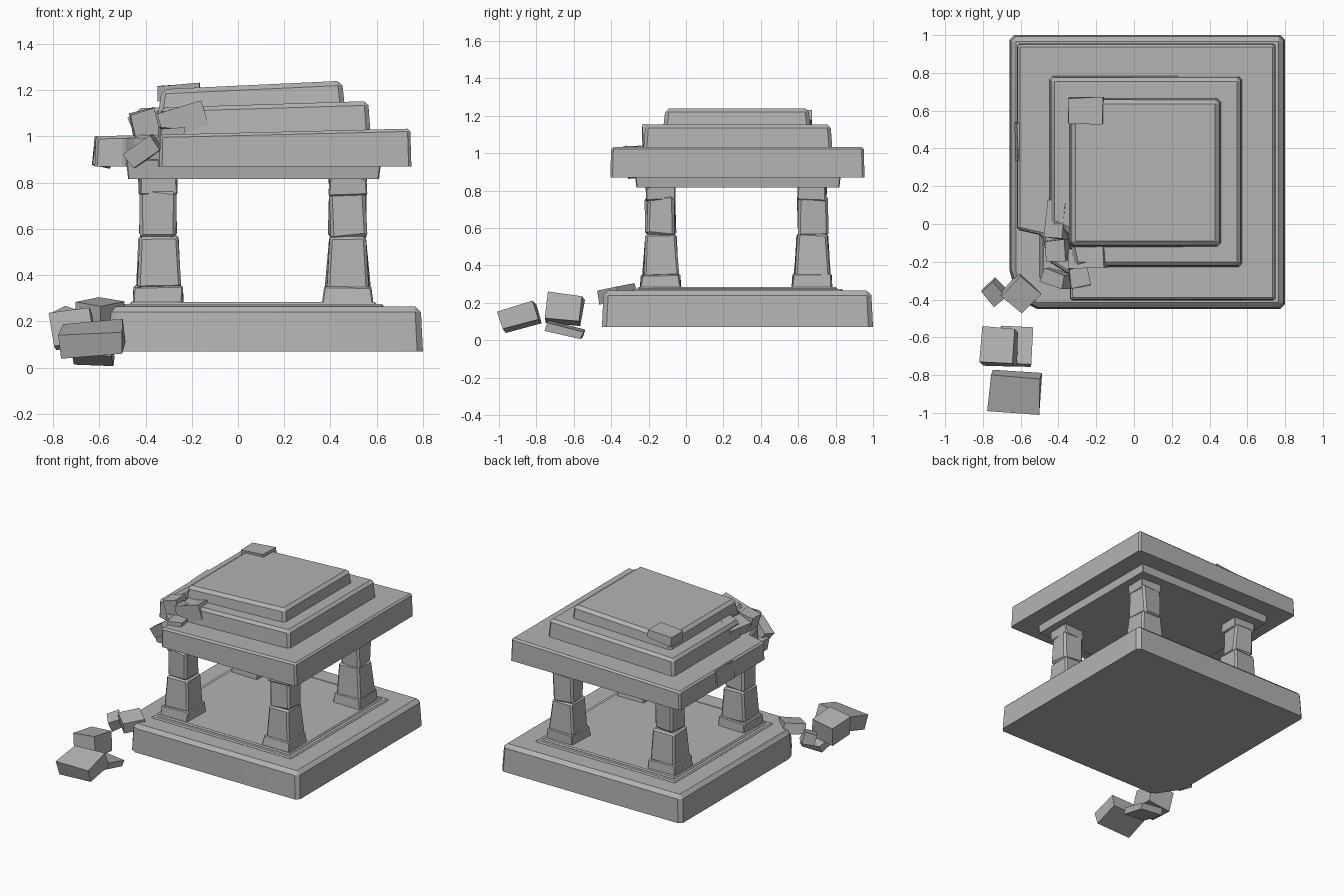
import bpy, bmesh, math, random
from mathutils import Matrix, Vector, Euler

random.seed(4)
if "Cube" in bpy.data.objects:
    bpy.data.objects.remove(bpy.data.objects["Cube"], do_unlink=True)

stone = bpy.data.materials.new("grey stone")
stone.use_nodes = True
GREY = (0.45, 0.45, 0.45, 1)
stone.diffuse_color = GREY
stone.node_tree.nodes["Principled BSDF"].inputs["Base Color"].default_value = GREY


def finish(name, bm):
    """Turn a bmesh into a stone object with smooth shading and sharp edges."""
    bmesh.ops.recalc_face_normals(bm, faces=bm.faces)
    mesh = bpy.data.meshes.new(name)
    bm.to_mesh(mesh)
    bm.free()
    mesh.materials.append(stone)
    ob = bpy.data.objects.new(name, mesh)
    bpy.context.collection.objects.link(ob)
    bpy.ops.object.select_all(action="DESELECT")
    ob.select_set(True)
    bpy.context.view_layer.objects.active = ob
    bpy.ops.object.shade_smooth_by_angle(angle=math.radians(30))
    return ob


def slab(name, outline, z0, z1, taper=0.0, bevel=0.02, slope=0.0):
    """Worn slab from a plan outline; the top narrows by taper and rises along x by slope."""
    bm = bmesh.new()
    cx = (min(p[0] for p in outline) + max(p[0] for p in outline)) / 2
    cy = (min(p[1] for p in outline) + max(p[1] for p in outline)) / 2
    half = max(abs(p[0] - cx) for p in outline)
    k = 1 - taper / half
    low = [bm.verts.new((x, y, z0)) for x, y in outline]
    top = [bm.verts.new((cx + (x - cx) * k, cy + (y - cy) * k, z1 + slope * (x - cx)))
           for x, y in outline]
    bm.faces.new(low)
    bm.faces.new(top)
    n = len(low)
    for i in range(n):
        j = (i + 1) % n
        bm.faces.new((low[i], low[j], top[j], top[i]))
    bmesh.ops.recalc_face_normals(bm, faces=bm.faces)
    rim = [e for e in bm.edges if any(v in top for v in e.verts)]
    bmesh.ops.bevel(bm, geom=rim, offset=bevel, segments=1, affect="EDGES")
    return finish(name, bm)


def rect(x0, x1, y0, y1):
    return [(x0, y0), (x1, y0), (x1, y1), (x0, y1)]


def block(name, centre, size, rot=(0, 0, 0), top=1.0, wear=0.006, bevel=0.006):
    """Rough hewn block, optionally tapered, with slightly uneven corners."""
    bm = bmesh.new()
    bmesh.ops.create_cube(bm, size=1)
    for v in bm.verts:
        k = top if v.co.z > 0 else 1
        v.co = Vector((v.co.x * size[0] * k, v.co.y * size[1] * k, v.co.z * size[2]))
        v.co += Vector([random.uniform(-wear, wear) for _ in range(3)])
    if bevel:
        bmesh.ops.bevel(bm, geom=bm.edges[:], offset=bevel, segments=1, affect="EDGES")
    turn = Euler([math.radians(a) for a in rot]).to_matrix().to_4x4()
    bm.transform(Matrix.Translation(centre) @ turn)
    return finish(name, bm)


# Plinth with one broken corner, and the raised floor
slab("plinth", [(-0.54, -0.45), (0.8, -0.45), (0.8, 1), (-0.66, 1), (-0.66, -0.27)],
     0.07, 0.265, 0.01, 0.025)
slab("floor_rim", rect(-0.5, 0.63, -0.29, 0.84), 0.25, 0.274, 0, 0.008)
slab("floor", rect(-0.47, 0.6, -0.26, 0.81), 0.25, 0.284, 0, 0.008)

# Four pillars, each a stack of foot, two shaft stones and a cap
for side, x in (("right", -0.345), ("left", 0.475)):
    for end, y in (("front", -0.135), ("back", 0.675)):
        tag = end + "_" + side
        block("pillar_foot_" + tag, (x, y, 0.31), (0.215, 0.215, 0.08), top=0.95)
        block("pillar_lower_" + tag, (x, y, 0.455), (0.19, 0.19, 0.23), top=0.87, bevel=0.012)
        block("pillar_upper_" + tag, (x, y, 0.665), (0.155, 0.15, 0.21),
              (0, 0, random.uniform(-4, 4)), wear=0.01, bevel=0.014)
        block("pillar_cap_" + tag, (x, y, 0.785), (0.16, 0.15, 0.08), top=1.02)

# Stepped roof, broken away at the front right corner
slab("roof_underside", rect(-0.475, 0.61, -0.265, 0.82), 0.815, 0.9, -0.01, 0.005)
slab("roof_slab", [(-0.34, -0.405), (0.75, -0.405), (0.75, 0.955), (-0.62, 0.955),
                   (-0.62, -0.03), (-0.49, -0.06), (-0.45, -0.2), (-0.34, -0.27)],
     0.87, 1.017, 0.005, 0.012, 0.024)
slab("roof_middle_tier", [(-0.32, -0.23), (0.575, -0.23), (0.575, 0.785), (-0.45, 0.785),
                          (-0.45, 0.0), (-0.36, -0.04)],
     0.99, 1.137, 0.012, 0.018, 0.03)
slab("roof_top_tier", rect(-0.345, 0.465, -0.125, 0.67), 1.1, 1.222, 0.015, 0.02, 0.045)

# Loosened stones still on the roof: name, centre, size, rotation
roof_stones = [
    ("front", (-0.24, -0.18, 1.07), (0.19, 0.11, 0.11), (0, -17, 2)),
    ("corner", (-0.41, -0.29, 0.935), (0.14, 0.08, 0.08), (8, -32, -18)),
    ("side", (-0.4, 0.02, 1.06), (0.1, 0.19, 0.1), (0, -22, -8)),
    ("inner", (-0.4, -0.14, 1.03), (0.11, 0.11, 0.16), (0, -12, 5)),
    ("ledge", (-0.29, -0.28, 1.01), (0.1, 0.1, 0.05), (0, 0, 8)),
    ("top", (-0.255, 0.6, 1.195), (0.19, 0.135, 0.06), (0, -6, 0)),
    ("edge", (-0.585, 0.435, 0.935), (0.08, 0.21, 0.13), (0, 6, 3)),
]
# Rubble fallen beside the broken corner
rubble = [
    ("slab", (-0.63, -0.89, 0.125), (0.27, 0.2, 0.105), (16, -4, -5)),
    ("cube", (-0.715, -0.65, 0.168), (0.17, 0.19, 0.14), (-6, -8, -2)),
    ("wedge", (-0.625, -0.65, 0.055), (0.17, 0.2, 0.05), (-14, 4, -3)),
    ("corner", (-0.6, -0.37, 0.25), (0.15, 0.15, 0.075), (8, -6, 48)),
    ("chip", (-0.74, -0.36, 0.205), (0.09, 0.1, 0.08), (10, -18, 40)),
]
for group, stones in (("roof_stone_", roof_stones), ("rubble_", rubble)):
    for name, centre, size, rot in stones:
        block(group + name, centre, size, rot, bevel=0)
